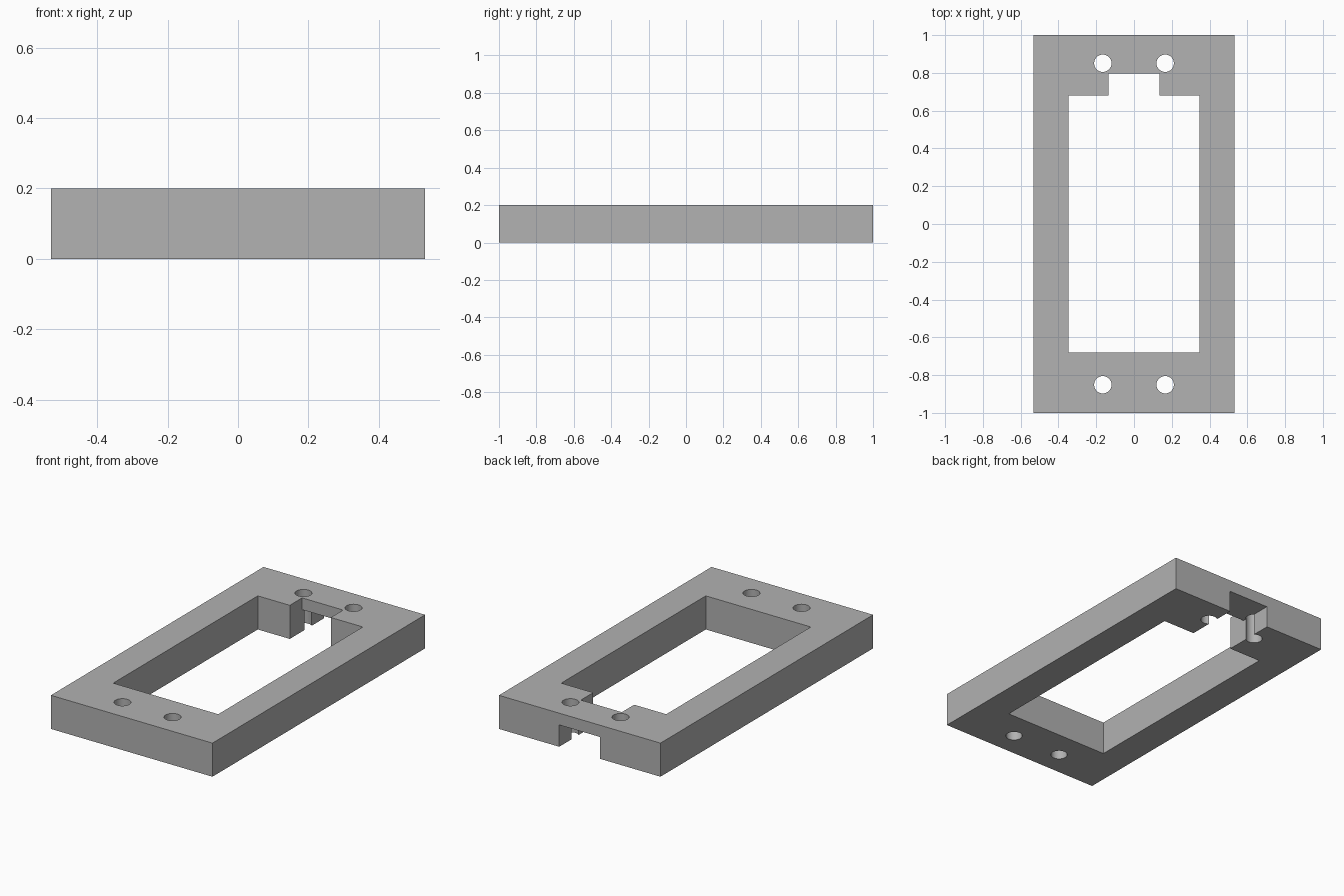
import bpy, bmesh, math
from mathutils import Matrix

default = bpy.data.objects.get("Cube")
if default:
    bpy.data.objects.remove(default, do_unlink=True)

HALF_X, HALF_Y, HEIGHT = 0.532, 1.0, 0.2

grey = bpy.data.materials.new("plain grey")
grey.use_nodes = True
colour = (0.445, 0.445, 0.445, 1)
grey.diffuse_color = colour
grey.node_tree.nodes["Principled BSDF"].inputs["Base Color"].default_value = colour


def make_object(name, bm):
    bmesh.ops.recalc_face_normals(bm, faces=bm.faces)
    mesh = bpy.data.meshes.new(name)
    bm.to_mesh(mesh)
    bm.free()
    mesh.materials.append(grey)
    obj = bpy.data.objects.new(name, mesh)
    bpy.context.collection.objects.link(obj)
    return obj


def box(name, x, y, z0, z1):
    bm = bmesh.new()
    place = Matrix.Translation((0, 0, (z0 + z1) / 2)) @ Matrix.Diagonal((2 * x, 2 * y, z1 - z0, 1))
    bmesh.ops.create_cube(bm, size=1, matrix=place)
    return make_object(name, bm)


def side_profile(name, points, half_width):
    """Extrude a (y, z) outline along x."""
    bm = bmesh.new()
    face = bm.faces.new([bm.verts.new((-half_width, y, z)) for y, z in points])
    result = bmesh.ops.extrude_face_region(bm, geom=[face])
    moved = [v for v in result["geom"] if isinstance(v, bmesh.types.BMVert)]
    bmesh.ops.translate(bm, verts=moved, vec=(2 * half_width, 0, 0))
    return make_object(name, bm)


def hole(name, x, y):
    bm = bmesh.new()
    bmesh.ops.create_cone(bm, cap_ends=True, segments=32, radius1=0.046, radius2=0.046,
                          depth=0.6, matrix=Matrix.Translation((x, y, HEIGHT / 2)))
    return make_object(name, bm)


# Rectangular plate
frame = box("mounting_frame", HALF_X, HALF_Y, 0, HEIGHT)

# Large window, back notch with the cable channel below it, four screw holes
cutters = [
    box("window_cutter", 0.346, 0.68, -0.1, 0.3),
    side_profile("cable_channel_cutter",
                 [(0.5, -0.15), (1.1, -0.15), (1.1, 0.13),
                  (0.796, 0.13), (0.796, 0.35), (0.5, 0.35)], 0.135),
]
for side, sx in (("left", 1), ("right", -1)):
    for end, sy in (("back", 1), ("front", -1)):
        cutters.append(hole(f"{end}_{side}_hole_cutter", sx * 0.165, sy * 0.851))

bpy.context.view_layer.objects.active = frame
for cutter in cutters:
    cut = frame.modifiers.new(cutter.name, "BOOLEAN")
    cut.operation = "DIFFERENCE"
    cut.solver = "EXACT"
    cut.object = cutter
    bpy.ops.object.modifier_apply(modifier=cut.name)
for cutter in cutters:
    bpy.data.objects.remove(cutter, do_unlink=True)

# Smooth hole walls, crisp edges elsewhere
bpy.ops.object.select_all(action="DESELECT")
frame.select_set(True)
bpy.ops.object.shade_smooth_by_angle(angle=math.radians(30))
